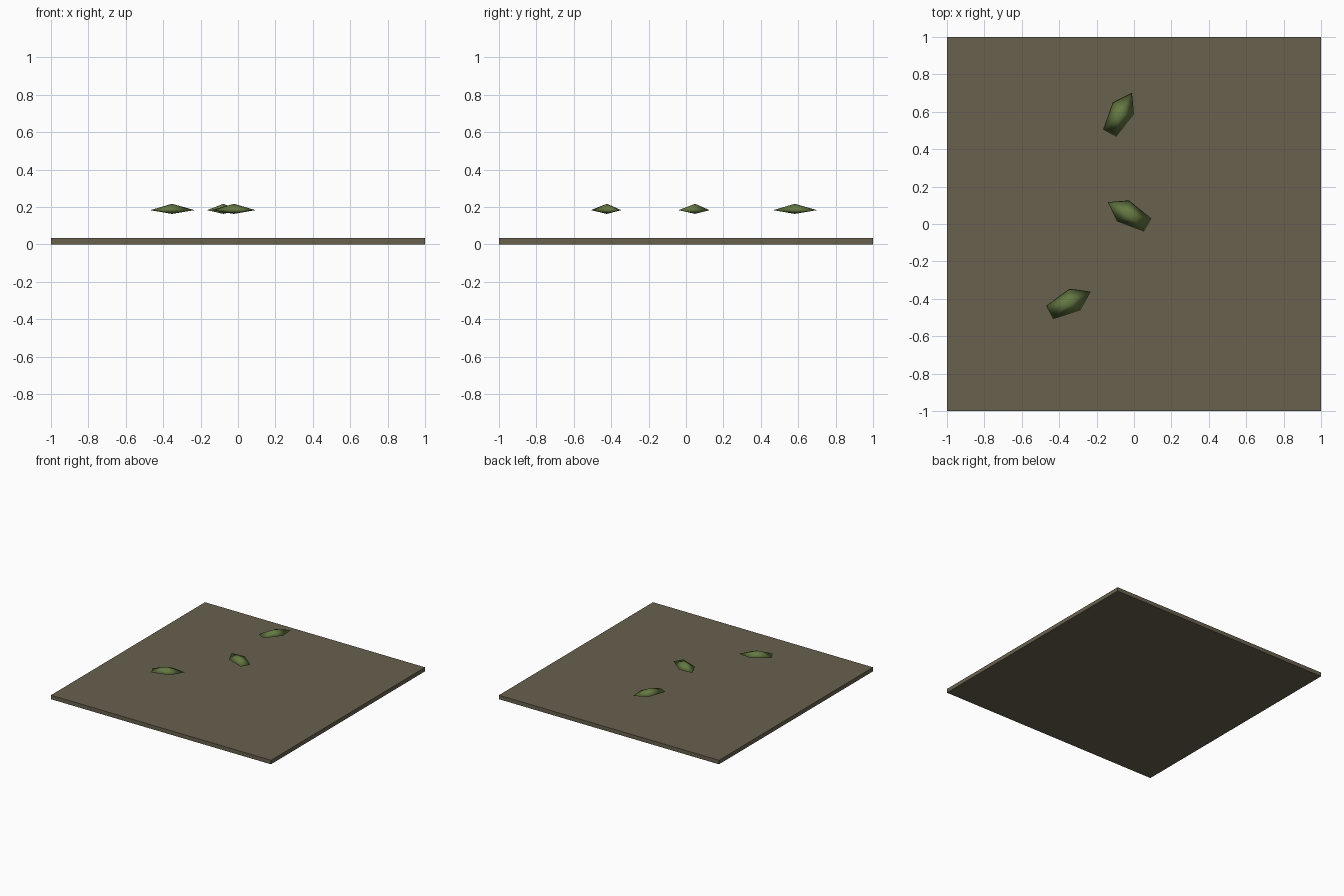
import bpy, bmesh
from math import cos, sin, radians, tau

cube = bpy.data.objects.get("Cube")
if cube:
    bpy.data.objects.remove(cube, do_unlink=True)


def make_material(name, rgb):
    mat = bpy.data.materials.new(name)
    mat.use_nodes = True
    colour = (*rgb, 1)
    mat.diffuse_color = colour
    bsdf = next(n for n in mat.node_tree.nodes if n.type == 'BSDF_PRINCIPLED')
    bsdf.inputs["Base Color"].default_value = colour
    return mat


earth = make_material("earth_brown", (0.138, 0.119, 0.077))
green = make_material("leaf_green", (0.13, 0.19, 0.055))

# Ground slab
THICK = 0.033
bpy.ops.mesh.primitive_cube_add(size=1, location=(0, 0, THICK / 2))
slab = bpy.context.object
slab.name = "ground_slab"
slab.scale = (2, 2, THICK)
slab.data.materials.append(earth)


# Leaf: a stretched five-sided double pyramid, pointed at local +x
def make_leaf(name, x, y, angle):
    bm = bmesh.new()
    rim = [bm.verts.new((0.136 * cos(i * tau / 5), 0.068 * sin(i * tau / 5), 0))
           for i in range(5)]
    top = bm.verts.new((0, 0, 0.034))
    bottom = bm.verts.new((0, 0, -0.02))
    for i in range(5):
        a, b = rim[i], rim[(i + 1) % 5]
        bm.faces.new((a, b, top))
        bm.faces.new((b, a, bottom))
    for face in bm.faces:
        face.smooth = True
    mesh = bpy.data.meshes.new(name)
    bm.to_mesh(mesh)
    bm.free()
    mesh.materials.append(green)
    leaf = bpy.data.objects.new(name, mesh)
    leaf.location = (x, y, 0.183)
    leaf.rotation_euler.z = radians(angle)
    bpy.context.collection.objects.link(leaf)


# Three leaves floating above the slab
make_leaf("back_leaf", -0.077, 0.582, 61)
make_leaf("middle_leaf", -0.022, 0.049, 150)
make_leaf("front_leaf", -0.353, -0.423, 27)
